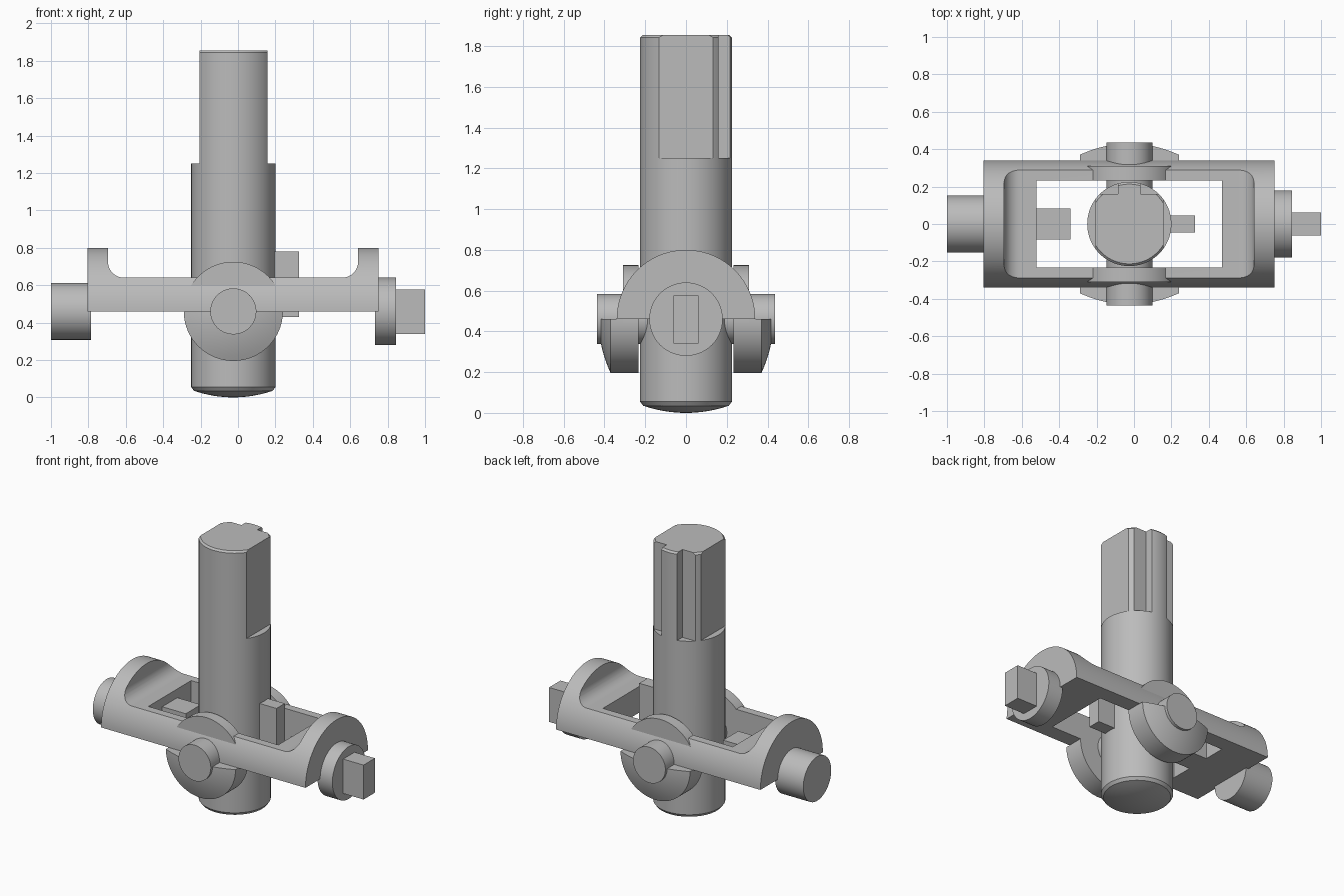
import bpy, bmesh, math
from mathutils import Matrix, Vector

cube = bpy.data.objects.get("Cube")
if cube:
    bpy.data.objects.remove(cube, do_unlink=True)

grey = bpy.data.materials.new("plain grey")
grey.use_nodes = True
grey.diffuse_color = (0.5, 0.5, 0.5, 1)
grey.node_tree.nodes["Principled BSDF"].inputs["Base Color"].default_value = (0.5, 0.5, 0.5, 1)

CX = -0.025      # shaft and cross-pin axis
CZ = 0.46        # height of both pivot axes


def finish(name, bm):
    bmesh.ops.remove_doubles(bm, verts=bm.verts, dist=1e-5)
    bmesh.ops.recalc_face_normals(bm, faces=bm.faces)
    mesh = bpy.data.meshes.new(name)
    bm.to_mesh(mesh)
    bm.free()
    ob = bpy.data.objects.new(name, mesh)
    bpy.context.collection.objects.link(ob)
    mesh.materials.append(grey)
    return ob


def box(name, x, y, z):
    bm = bmesh.new()
    bmesh.ops.create_cube(bm, size=1)
    for v in bm.verts:
        v.co = Vector([(r[0] + r[1]) / 2 + c * (r[1] - r[0]) for r, c in zip((x, y, z), v.co)])
    return finish(name, bm)


def lathe(name, profile, origin, axis="Z", steps=96):
    """Spin (radius, distance) points about an axis through origin."""
    bm = bmesh.new()
    pts = [bm.verts.new((r, 0, h)) for r, h in profile]
    edges = [bm.edges.new(p) for p in zip(pts, pts[1:])]
    bmesh.ops.spin(bm, geom=pts + edges, cent=(0, 0, 0), axis=(0, 0, 1),
                   angle=math.tau, steps=steps, use_merge=True)
    turn = Vector((0, 0, 1)).rotation_difference(
        {"X": Vector((1, 0, 0)), "Y": Vector((0, 1, 0)), "Z": Vector((0, 0, 1))}[axis])
    bmesh.ops.transform(bm, matrix=Matrix.Translation(origin) @ turn.to_matrix().to_4x4(), verts=bm.verts)
    return finish(name, bm)


def rod(name, radius, start, end, origin, axis):
    return lathe(name, [(0, start), (radius, start), (radius, end), (0, end)], origin, axis)


def prism(name, outline, y0, y1):
    """Extrude an xz outline along y."""
    bm = bmesh.new()
    face = bm.faces.new([bm.verts.new((x, y0, z)) for x, z in outline])
    new = bmesh.ops.extrude_face_region(bm, geom=[face])["geom"]
    bmesh.ops.translate(bm, vec=(0, y1 - y0, 0), verts=[g for g in new if isinstance(g, bmesh.types.BMVert)])
    return finish(name, bm)


def combine(target, tool, operation):
    mod = target.modifiers.new("cut", "BOOLEAN")
    mod.object, mod.operation, mod.solver = tool, operation, "EXACT"
    bpy.context.view_layer.update()
    graph = bpy.context.evaluated_depsgraph_get()
    mesh = bpy.data.meshes.new_from_object(target.evaluated_get(graph))
    target.modifiers.clear()
    target.data = mesh
    bpy.data.objects.remove(tool, do_unlink=True)


# Shaft with shallow domed foot and chamfered top
R, TOP = 0.225, 1.855
dome = [(0.21 * i / 8, 0.035 * (i / 8) ** 2) for i in range(9)]
shaft = lathe("shaft", dome + [(R, 0.055), (R, TOP - 0.012), (R - 0.012, TOP), (0, TOP)], (CX, 0, 0))

# Side flats and the two back corners that leave a key rib
for side in (-1, 1):
    def span(a, b):
        return sorted((CX + side * a, CX + side * b))
    combine(shaft, box("flat_cutter", span(0.182, 0.4), (-0.4, 0.4), (1.25, 2)), "DIFFERENCE")
    combine(shaft, box("rib_cutter", span(0.06, 0.4), (0.16, 0.4), (1.25, 2)), "DIFFERENCE")

# Half-round frame: a lying cylinder trimmed to a side outline with filleted ends
X0, X1, FLOOR, FILLET, WALL = -0.805, 0.752, 0.64, 0.085, 0.11
frame = rod("frame", 0.34, X0, X1, (0, 0, CZ), "X")


def fillet(cx, start):
    return [(cx + FILLET * math.cos(a), FLOOR + FILLET + FILLET * math.sin(a))
            for a in (math.radians(start + 90 * i / 12) for i in range(13))]


outline = [(X0 - 0.1, CZ), (X1 + 0.1, CZ), (X1 + 0.1, 0.9), (X1 - WALL, 0.9)]
outline += fillet(X1 - WALL - FILLET, 270)[::-1]
outline += fillet(X0 + WALL + FILLET, 180)[::-1]
outline += [(X0 + WALL, 0.9), (X0 - 0.1, 0.9)]
combine(frame, prism("frame_trim", outline, -0.5, 0.5), "INTERSECT")
combine(frame, box("window_cutter", (-0.52, 0.47), (-0.233, 0.233), (0.3, 0.75)), "DIFFERENCE")

# Cross-pin bosses: flat upper disc, thicker domed lower half, and a round pin
smooth = [shaft, frame]
for side, word in ((-1, "front"), (1, "back")):
    origin = (CX, 0, CZ)
    disc = rod(word + "_upper_boss", 0.265, side * 0.233, side * 0.31, origin, "Y")
    cap = [(0.265 * i / 10, side * (0.43 - 0.06 * (i / 10) ** 2)) for i in range(11)]
    lower = lathe(word + "_lower_boss", cap + [(0.265, side * 0.233), (0, side * 0.233)], origin, "Y")
    combine(lower, box("half_cutter", (-1, 1), (-1, 1), (CZ, 1)), "DIFFERENCE")
    pin = rod(word + "_pin", 0.123, side * 0.15, side * 0.436, origin, "Y")
    smooth += [disc, lower, pin]

# End fittings on the long axis
smooth.append(rod("right_trunnion", 0.152, -1, X0 + 0.02, (0, 0, CZ), "X"))
smooth.append(rod("left_collar", 0.18, X1 - 0.02, 0.845, (0, 0, CZ), "X"))
box("left_square_key", (0.83, 1), (-0.062, 0.062), (0.34, 0.577))

# Inner stop blocks
box("shaft_stop", (0.15, 0.325), (-0.045, 0.045), (0.43, 0.78))
box("frame_stop", (-0.54, -0.34), (-0.082, 0.082), (CZ, 0.58))

# Smooth the round parts and keep their edges sharp
bpy.ops.object.select_all(action="DESELECT")
for ob in smooth:
    ob.select_set(True)
bpy.context.view_layer.objects.active = shaft
bpy.ops.object.shade_smooth_by_angle(angle=math.radians(25))
